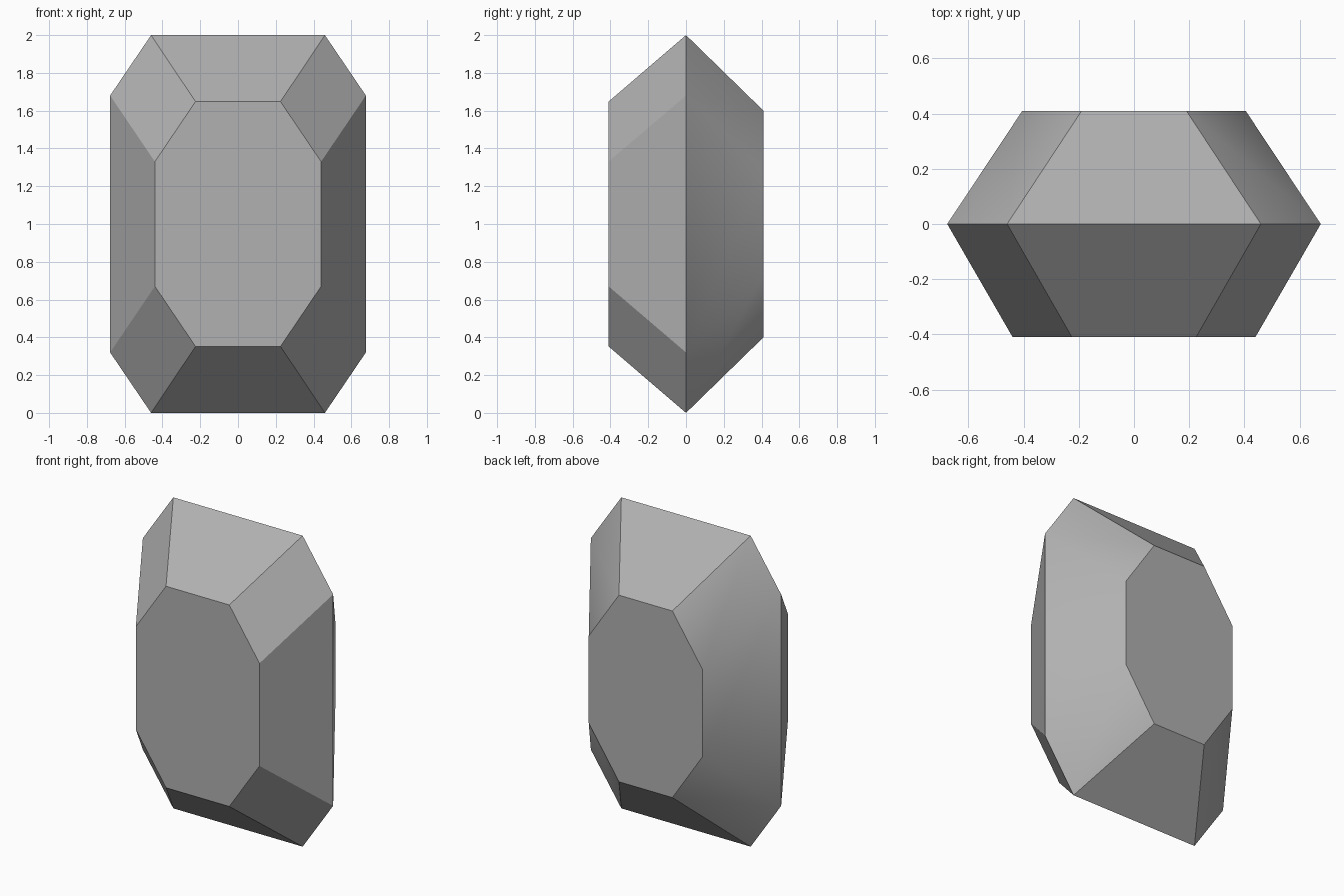
import bpy, bmesh

if "Cube" in bpy.data.objects:
    bpy.data.objects.remove(bpy.data.objects["Cube"])


def octagon(bm, y, x_in, x_out, z_in, z_out):
    """Ring of 8 verts, mirrored in x and about z = 1; z_in/z_out are half heights."""
    quarter = [(x_out, z_in), (x_in, z_out)]
    pts = quarter + [(-x, z) for x, z in reversed(quarter)]
    pts += [(-x, -z) for x, z in pts]
    return [bm.verts.new((x, y, 1 + z)) for x, z in pts]


bm = bmesh.new()

# Front table, widest girdle, slightly smaller back table
front = octagon(bm, -0.41, 0.225, 0.44, 0.33, 0.648)
girdle = octagon(bm, 0.0, 0.46, 0.677, 0.68, 1.0)
back = octagon(bm, 0.41, 0.19, 0.405, 0.28, 0.60)

# Flat tables and sloping facets
bm.faces.new(front)
bm.faces.new(back)
for a, b in ((front, girdle), (girdle, back)):
    for i in range(8):
        j = (i + 1) % 8
        bm.faces.new((a[i], a[j], b[j], b[i]))
bmesh.ops.recalc_face_normals(bm, faces=bm.faces)

# Crisp edges, except the softened side corners on the back
soft = {frozenset((girdle[i], back[i])) for i in (0, 3, 4, 7)}
for f in bm.faces:
    f.smooth = True
for e in bm.edges:
    e.smooth = frozenset(e.verts) in soft

mesh = bpy.data.meshes.new("gem")
bm.to_mesh(mesh)
bm.free()
gem = bpy.data.objects.new("gem", mesh)
bpy.context.collection.objects.link(gem)

# Dark grey stone
stone = bpy.data.materials.new("dark_grey_stone")
stone.diffuse_color = (0.44, 0.44, 0.44, 1)
stone.use_nodes = True
stone.node_tree.nodes["Principled BSDF"].inputs["Base Color"].default_value = stone.diffuse_color
mesh.materials.append(stone)
